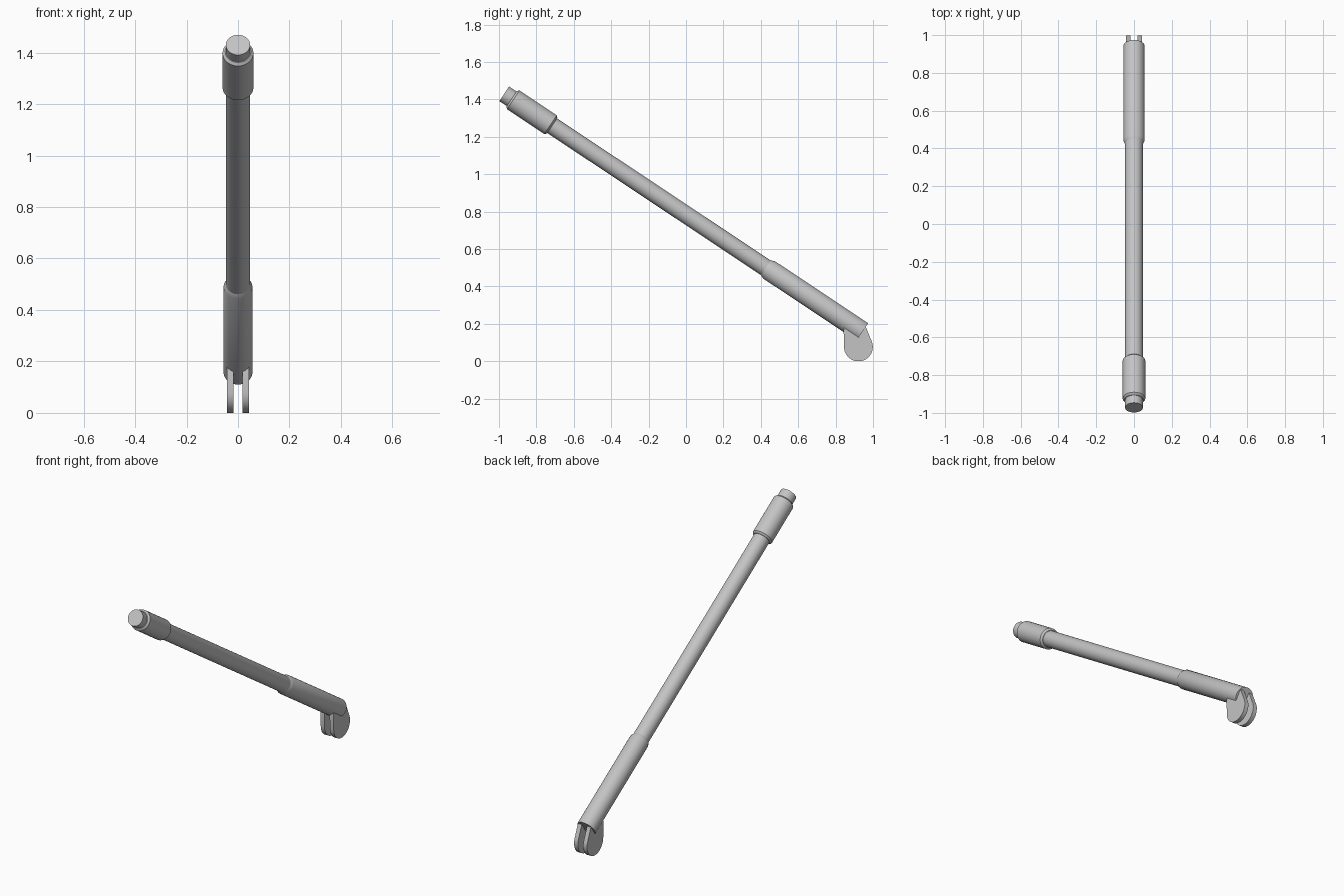
import bpy, bmesh, math
from mathutils import Vector, Matrix

cube = bpy.data.objects.get("Cube")
if cube:
    bpy.data.objects.remove(cube, do_unlink=True)

grey = bpy.data.materials.new("light grey")
grey.use_nodes = True
colour = (0.55, 0.55, 0.55, 1)
grey.diffuse_color = colour
grey.node_tree.nodes["Principled BSDF"].inputs["Base Color"].default_value = colour

# Sloping axis from the raised tip down to the hinge end
TIP = Vector((0, -0.972, 1.43))
END = Vector((0, 0.943, 0.157))
AXIS = END - TIP
LENGTH = AXIS.length
ALONG = Matrix.Translation(TIP) @ AXIS.to_track_quat('Z', 'Y').to_matrix().to_4x4()


def finish(name, bm, matrix=Matrix()):
    bmesh.ops.recalc_face_normals(bm, faces=bm.faces)
    mesh = bpy.data.meshes.new(name)
    bm.to_mesh(mesh)
    bm.free()
    mesh.transform(matrix)
    mesh.materials.append(grey)
    obj = bpy.data.objects.new(name, mesh)
    bpy.context.collection.objects.link(obj)
    bpy.ops.object.select_all(action='DESELECT')
    obj.select_set(True)
    bpy.context.view_layer.objects.active = obj
    bpy.ops.object.shade_smooth_by_angle(angle=math.radians(30))
    return obj


def turned(name, profile, sides=32):
    """Capped round part from (distance along axis, radius) pairs."""
    bm = bmesh.new()
    rings = []
    for dist, radius in profile:
        rings.append([bm.verts.new((radius * math.cos(a), radius * math.sin(a), dist))
                      for a in (math.tau * i / sides for i in range(sides))])
    for low, high in zip(rings, rings[1:]):
        for i in range(sides):
            j = (i + 1) % sides
            bm.faces.new((low[i], low[j], high[j], high[i]))
    bm.faces.new(rings[0])
    bm.faces.new(rings[-1])
    return finish(name, bm, ALONG)


# Long rod with its tip, and the two sleeves with chamfered rims
turned("rod", [(0, 0.047), (LENGTH - 0.1, 0.047)])
turned("upper_sleeve", [(0.048, 0.05), (0.058, 0.06), (0.298, 0.06), (0.308, 0.05)])
turned("lower_sleeve", [(1.68, 0.047), (1.7, 0.056), (LENGTH, 0.056)])

# Pair of hinge lugs with round lower ends
CENTRE_Y, CENTRE_Z, RADIUS = 0.922, 0.077, 0.077
outline = [(CENTRE_Y + RADIUS * math.cos(a), CENTRE_Z + RADIUS * math.sin(a))
           for a in (math.radians(180 + 205 * i / 24) for i in range(25))]
outline += [(0.962, 0.182), (0.9, 0.2), (0.852, 0.21), (0.843, 0.165)]

for name, inner in (("left_lug", 0.0175), ("right_lug", -0.043)):
    bm = bmesh.new()
    face = bm.faces.new([bm.verts.new((inner, y, z)) for y, z in outline])
    out = bmesh.ops.extrude_face_region(bm, geom=[face])
    bmesh.ops.translate(bm, vec=(0.0255, 0, 0),
                        verts=[v for v in out["geom"] if isinstance(v, bmesh.types.BMVert)])
    finish(name, bm)
